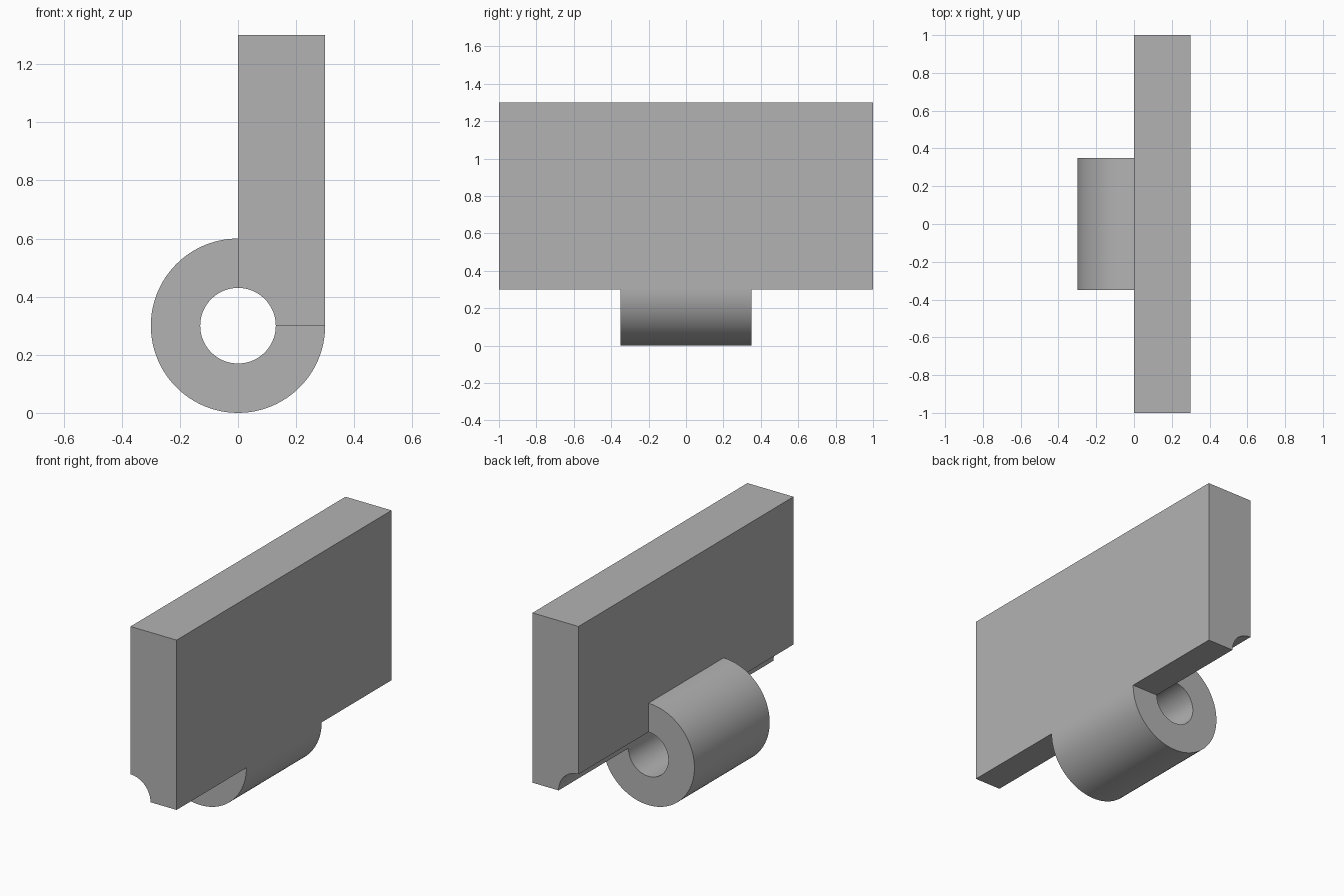
import bpy
import bmesh
from math import cos, sin, radians
from mathutils import Vector

cube = bpy.data.objects.get("Cube")
if cube:
    bpy.data.objects.remove(cube, do_unlink=True)

OUTER, BORE = 0.30, 0.13   # barrel radii
AXIS_Z = 0.30              # height of the pin axis
TOP = 1.30

grey = bpy.data.materials.new("plain grey")
grey.use_nodes = True
color = (0.45, 0.45, 0.45, 1)
grey.diffuse_color = color
grey.node_tree.nodes["Principled BSDF"].inputs["Base Color"].default_value = color


def arc(radius, start, end, steps):
    """Points (x, z) on an arc about the pin axis, angles in degrees."""
    angles = [radians(start + (end - start) * i / steps) for i in range(steps + 1)]
    return [(radius * cos(a), AXIS_Z + radius * sin(a)) for a in angles]


def extrude_profile(name, profile, half_length):
    """Solid made by extruding an x-z profile evenly along y."""
    bm = bmesh.new()
    face = bm.faces.new([bm.verts.new((x, -half_length, z)) for x, z in profile])
    result = bmesh.ops.extrude_face_region(bm, geom=[face], use_keep_orig=True)
    moved = [v for v in result["geom"] if isinstance(v, bmesh.types.BMVert)]
    bmesh.ops.translate(bm, verts=moved, vec=Vector((0, 2 * half_length, 0)))
    bmesh.ops.recalc_face_normals(bm, faces=bm.faces)
    mesh = bpy.data.meshes.new(name)
    bm.to_mesh(mesh)
    bm.free()
    mesh.materials.append(grey)
    obj = bpy.data.objects.new(name, mesh)
    bpy.context.collection.objects.link(obj)
    bpy.ops.object.select_all(action="DESELECT")
    obj.select_set(True)
    bpy.context.view_layer.objects.active = obj
    bpy.ops.object.shade_smooth_by_angle(angle=radians(30))
    return obj


# Hinge plate, with the bore grooved along its lower inner corner
plate = [(OUTER, AXIS_Z), (OUTER, TOP), (0, TOP)] + arc(BORE, 90, 0, 24)
extrude_profile("hinge_plate", plate, 1.0)

# Knuckle: three quarters of a ring, closed by the plate
knuckle = arc(OUTER, 90, 360, 72) + arc(BORE, 360, 90, 72)
extrude_profile("hinge_knuckle", knuckle, 0.35)
